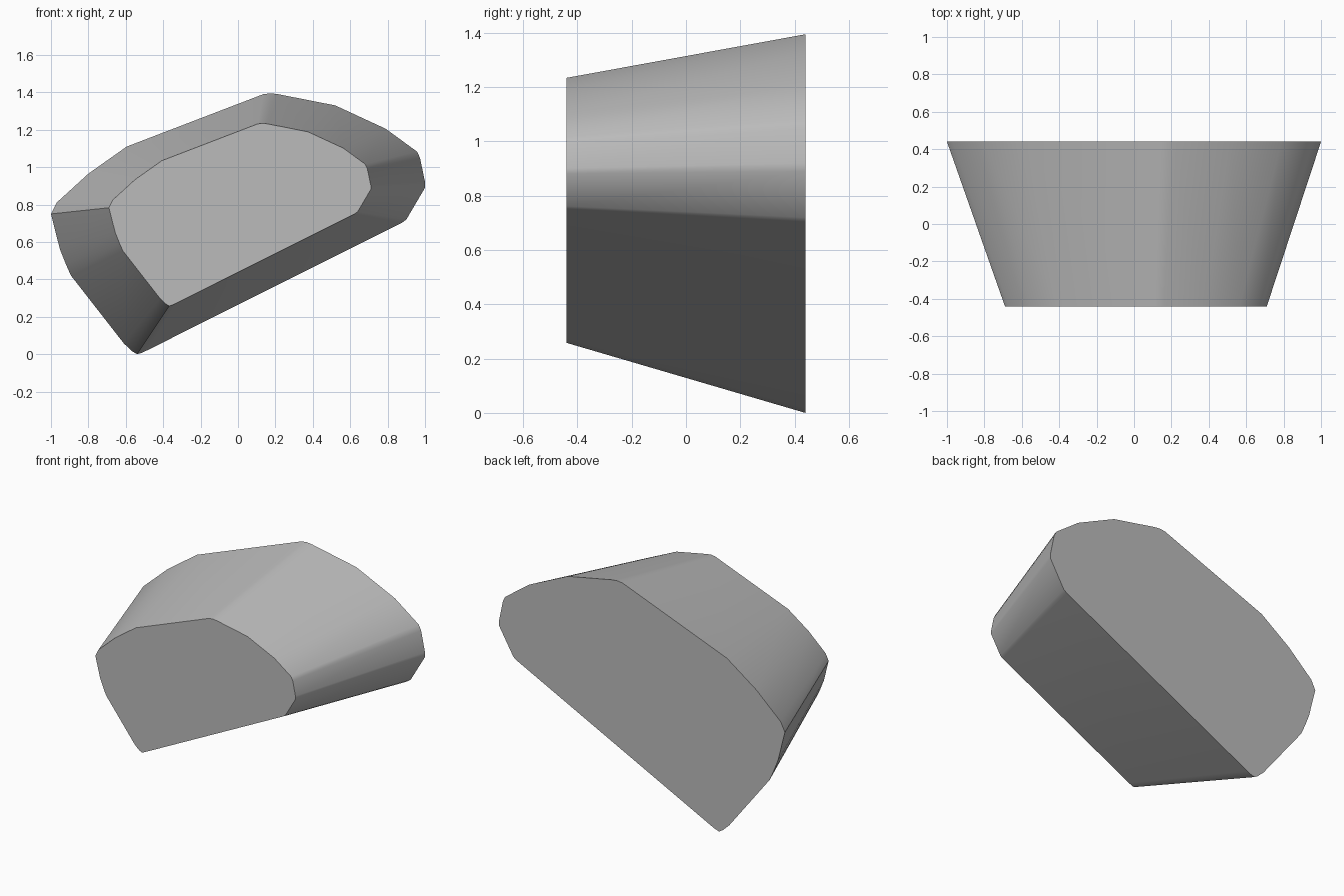
import bpy, bmesh, math

if "Cube" in bpy.data.objects:
    bpy.data.objects.remove(bpy.data.objects["Cube"])

# Outline of the wide back end (x, z), clockwise from the left tip
outline = [(-1, .75), (-.97, .81), (-.80, .965), (-.595, 1.11), (.135, 1.39),
           (.175, 1.395), (.215, 1.39), (.52, 1.33), (.79, 1.205), (.957, 1.083),
           (.973, 1.05), (1, .92), (1, .89), (.90, .72), (.877, .703),
           (-.487, .02), (-.515, .007), (-.54, 0), (-.565, .015), (-.61, .057),
           (-.893, .42), (-.92, .48), (-.952, .56)]
DEPTH = 0.44
TAPER = 0.70

grey = bpy.data.materials.new("plain grey")
grey.diffuse_color = (0.5, 0.5, 0.5, 1)
grey.use_nodes = True
grey.node_tree.nodes["Principled BSDF"].inputs["Base Color"].default_value = grey.diffuse_color

# Tapered block: the outline shrinks towards the front
bm = bmesh.new()
back = [bm.verts.new((x, DEPTH, z)) for x, z in outline]
front = [bm.verts.new((x * TAPER + .01, -DEPTH, z * TAPER + .258)) for x, z in outline]
bm.faces.new(back)
bm.faces.new(front[::-1])
n = len(outline)
for i in range(n):
    j = (i + 1) % n
    bm.faces.new((back[i], front[i], front[j], back[j]))
bmesh.ops.recalc_face_normals(bm, faces=bm.faces)

mesh = bpy.data.meshes.new("tapered_block")
bm.to_mesh(mesh)
bm.free()
mesh.materials.append(grey)
block = bpy.data.objects.new("tapered_block", mesh)
bpy.context.collection.objects.link(block)

# Smooth rounded sides, sharp end rims
bpy.context.view_layer.objects.active = block
block.select_set(True)
bpy.ops.object.shade_smooth_by_angle(angle=math.radians(30))
